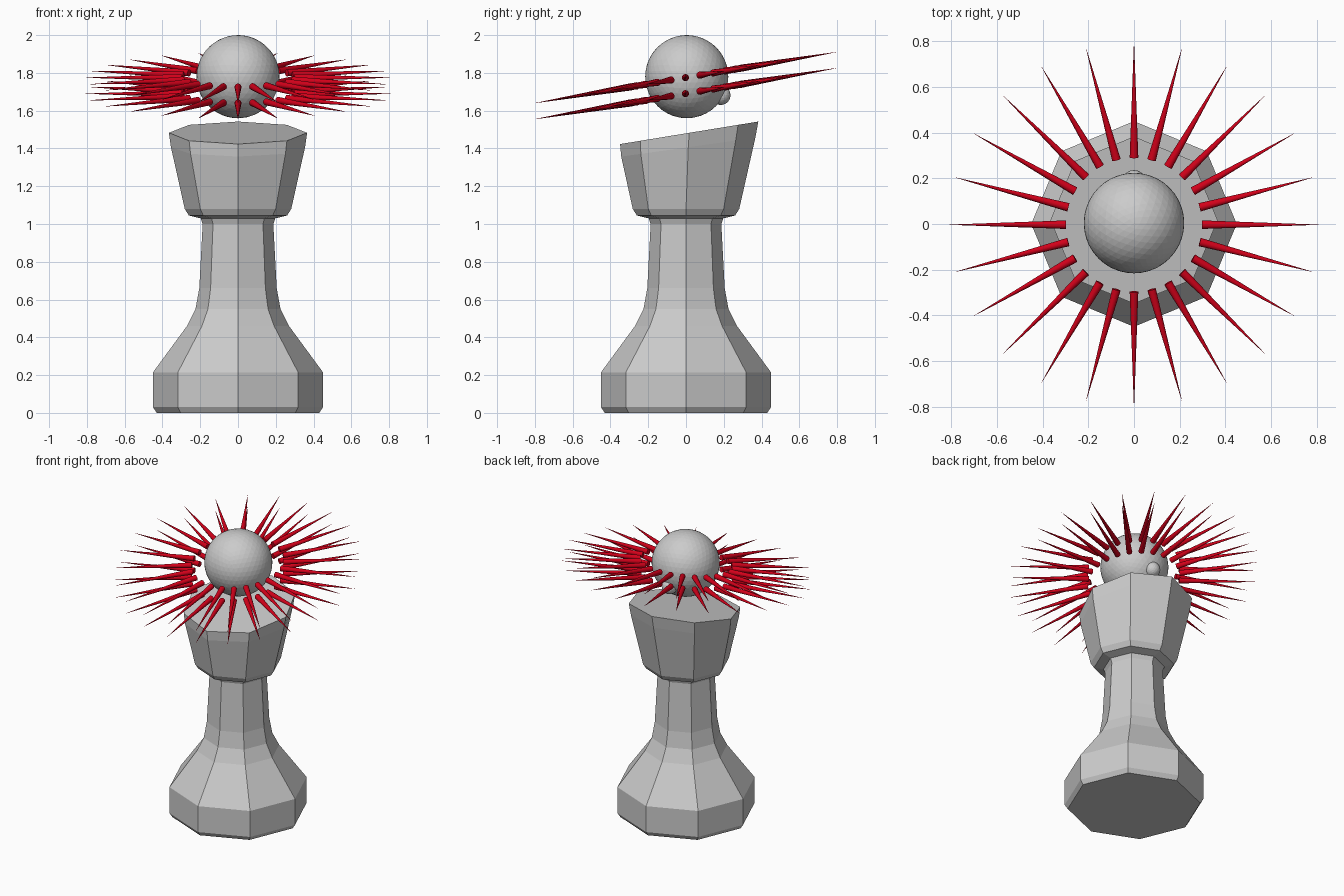
import bpy, bmesh
from math import sin, cos, pi, radians
from mathutils import Matrix, Vector

if "Cube" in bpy.data.objects:
    bpy.data.objects.remove(bpy.data.objects["Cube"])


def finish(name, bm, mat=None):
    bmesh.ops.recalc_face_normals(bm, faces=bm.faces)
    me = bpy.data.meshes.new(name)
    bm.to_mesh(me)
    bm.free()
    ob = bpy.data.objects.new(name, me)
    bpy.context.collection.objects.link(ob)
    if mat:
        me.materials.append(mat)
    return ob


# Octagonal pedestal: (radius, height, slope of ring, y shift)
rings = [
    (0.43, 0.0, 0, 0), (0.45, 0.03, 0, 0), (0.45, 0.215, 0, 0),
    (0.27, 0.46, 0, 0), (0.225, 0.55, 0, 0), (0.205, 0.66, 0, 0),
    (0.187, 1.0, 0, 0), (0.198, 1.03, 0, 0), (0.26, 1.045, 0, 0),
    (0.282, 1.08, 0, 0), (0.355, 1.405, 0.14, 0.012),
    (0.366, 1.48, 0.163, 0.017),
]
bm = bmesh.new()
loops = []
for r, z, slope, dy in rings:
    loop = []
    for i in range(8):
        a = i * pi / 4
        y = r * sin(a) + dy
        loop.append(bm.verts.new((r * cos(a), y, z + slope * y)))
    loops.append(loop)
for lo, hi in zip(loops, loops[1:]):
    for i in range(8):
        j = (i + 1) % 8
        bm.faces.new((lo[i], lo[j], hi[j], hi[i]))
bm.faces.new(loops[0][::-1])
bm.faces.new(loops[-1])
finish("pedestal", bm)


# Floating ball and the small knob at its back
def ball(name, r, loc, sub):
    bm = bmesh.new()
    bmesh.ops.create_icosphere(bm, subdivisions=sub, radius=r,
                               matrix=Matrix.Translation(loc))
    finish(name, bm)


ball("ball", 0.22, (0, 0.004, 1.78), 4)
ball("back_knob", 0.052, (0, 0.184, 1.682), 3)

# Two tilted rings of red spikes
red = bpy.data.materials.new("red")
red.diffuse_color = (0.65, 0.0, 0.01, 1)
red.use_nodes = True
red.node_tree.nodes["Principled BSDF"].inputs["Base Color"].default_value = red.diffuse_color
tilt = Matrix.Rotation(radians(9.6), 4, 'X')
R_IN, R_OUT, COUNT = 0.298, 0.808, 24
for name, z in (("upper_spikes", 1.775), ("lower_spikes", 1.69)):
    bm = bmesh.new()
    for i in range(COUNT):
        m = (Matrix.Translation((0, -0.003, z)) @ tilt
             @ Matrix.Rotation(2 * pi * i / COUNT, 4, 'Z')
             @ Matrix.Translation(((R_IN + R_OUT) / 2, 0, 0))
             @ Matrix.Rotation(pi / 2, 4, 'Y'))
        bmesh.ops.create_cone(bm, cap_ends=True, segments=12, radius1=0.019,
                              radius2=0.0005, depth=R_OUT - R_IN, matrix=m)
    ob = finish(name, bm, red)
    ob.data.shade_smooth()
    ob.data.set_sharp_from_angle(angle=radians(40))
